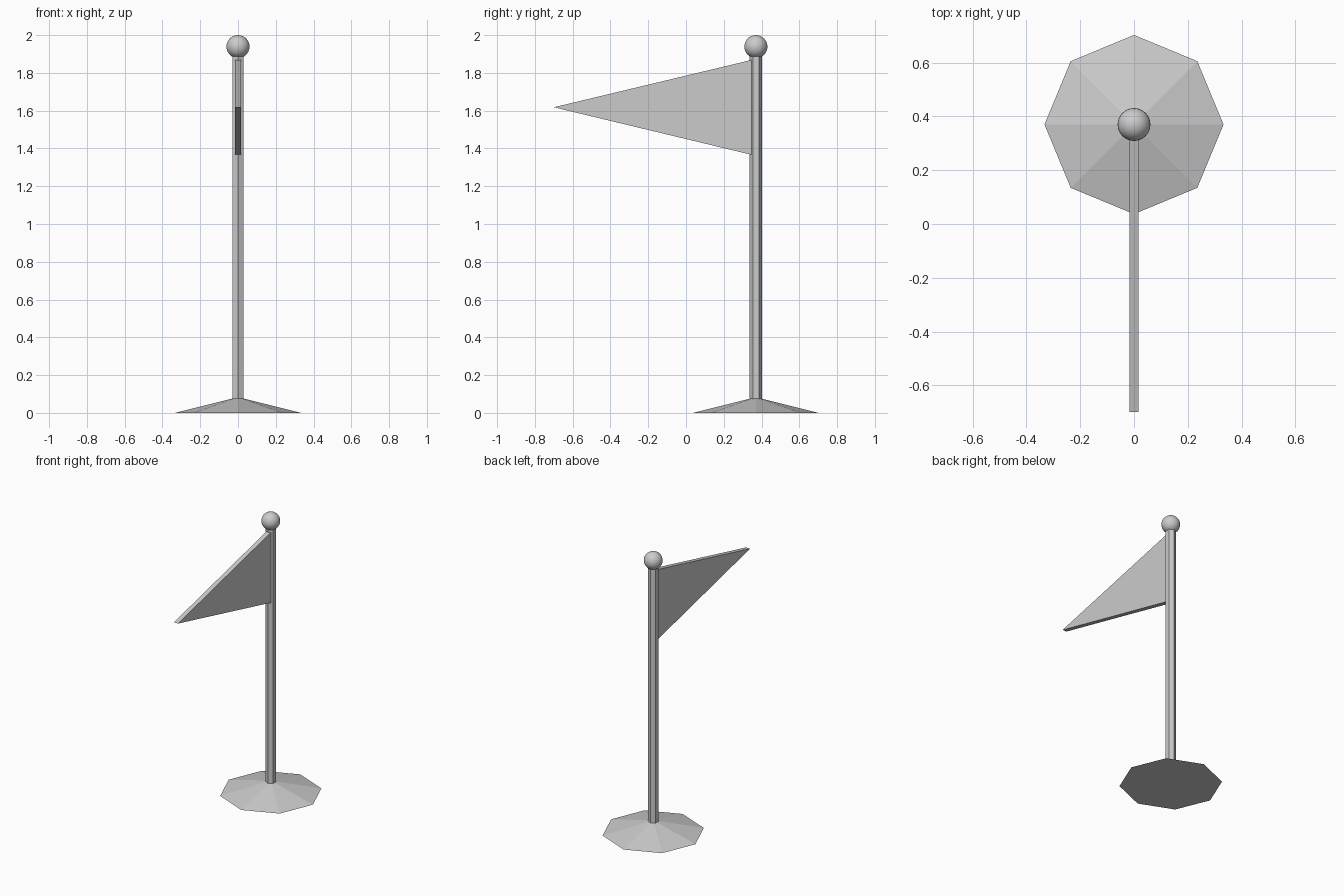
import bpy, bmesh
from math import radians

if "Cube" in bpy.data.objects:
    bpy.data.objects.remove(bpy.data.objects["Cube"])

POLE_Y = 0.37


def frustum(name, sides, r_bottom, r_top, z0, z1, turn=0.0):
    """Upright flat-sided cone or prism centred on the pole axis."""
    bpy.ops.mesh.primitive_cone_add(
        vertices=sides, radius1=r_bottom, radius2=r_top, depth=z1 - z0,
        location=(0, POLE_Y, (z0 + z1) / 2), rotation=(0, 0, radians(turn)))
    bpy.context.object.name = name
    return bpy.context.object


# Octagonal sloping foot and hexagonal pole
frustum("base", 8, 0.333, 0.033, 0.0, 0.075)
frustum("pole", 6, 0.033, 0.033, 0.05, 1.90)

# Smooth ball on top
bpy.ops.mesh.primitive_uv_sphere_add(segments=32, ring_count=16, radius=0.061,
                                     location=(0, POLE_Y, 1.939))
bpy.context.object.name = "finial_ball"
bpy.ops.object.shade_smooth()

# Triangular pennant, extruded across x, root sunk into the pole
half = 0.0165
bm = bmesh.new()
outline = [(POLE_Y, 1.874), (-0.70, 1.618), (POLE_Y, 1.361)]
face = bm.faces.new([bm.verts.new((-half, y, z)) for y, z in outline])
new = bmesh.ops.extrude_face_region(bm, geom=[face])["geom"]
bmesh.ops.translate(bm, vec=(2 * half, 0, 0),
                    verts=[g for g in new if isinstance(g, bmesh.types.BMVert)])
bmesh.ops.recalc_face_normals(bm, faces=bm.faces)
mesh = bpy.data.meshes.new("pennant")
bm.to_mesh(mesh)
bm.free()
bpy.context.collection.objects.link(bpy.data.objects.new("pennant", mesh))
